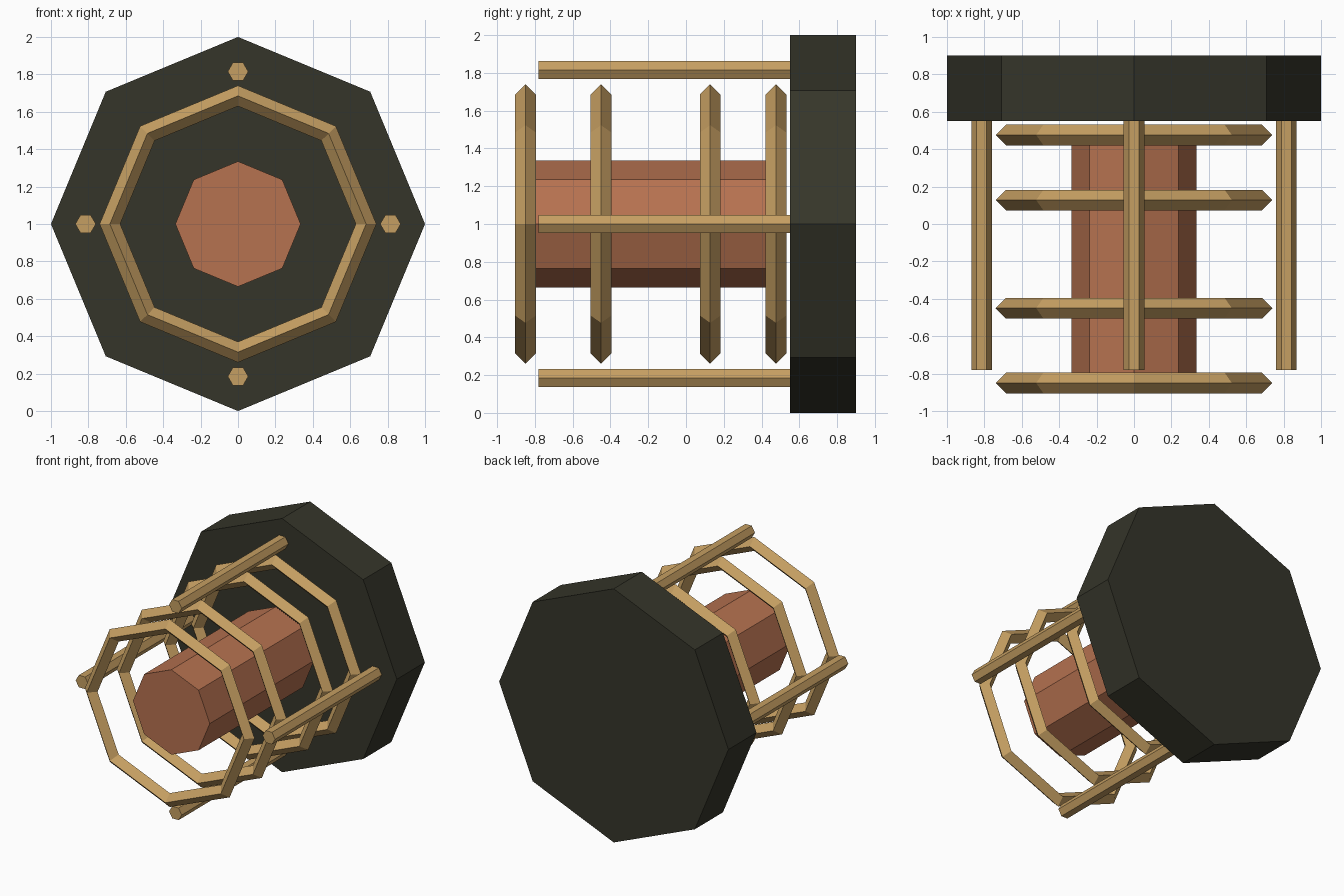
import bpy, bmesh, math

if "Cube" in bpy.data.objects:
    bpy.data.objects.remove(bpy.data.objects["Cube"])


def mat(name, col):
    m = bpy.data.materials.new(name)
    m.diffuse_color = (*col, 1)
    m.use_nodes = True
    m.node_tree.nodes["Principled BSDF"].inputs["Base Color"].default_value = m.diffuse_color
    return m


DARK = mat("dark olive", (0.036, 0.036, 0.023))
TAN = mat("tan brass", (0.56, 0.345, 0.122))
COPPER = mat("copper", (0.47, 0.168, 0.08))


def finish(name, bm, m):
    bmesh.ops.recalc_face_normals(bm, faces=bm.faces)
    me = bpy.data.meshes.new(name)
    bm.to_mesh(me)
    bm.free()
    me.materials.append(m)
    ob = bpy.data.objects.new(name, me)
    bpy.context.collection.objects.link(ob)
    return ob


def prism(name, x, z, r, n, y0, y1, m):
    """Regular n-sided prism along y, with a corner towards +x."""
    bm = bmesh.new()
    rings = []
    for y in (y0, y1):
        rings.append([bm.verts.new((x + r * math.cos(2 * math.pi * i / n), y,
                                    z + r * math.sin(2 * math.pi * i / n))) for i in range(n)])
    a, b = rings
    bm.faces.new(a)
    bm.faces.new(b[::-1])
    for i in range(n):
        j = (i + 1) % n
        bm.faces.new((a[i], b[i], b[j], a[j]))
    return finish(name, bm, m)


def hoop(name, y, major, minor, m, n=8, k=4):
    """Eight-sided hoop around the y axis with a diamond section."""
    bm = bmesh.new()
    grid = []
    for i in range(n):
        t = 2 * math.pi * i / n
        row = []
        for s in range(k):
            p = 2 * math.pi * s / k
            r = major + minor * math.cos(p)
            row.append(bm.verts.new((r * math.cos(t), y + minor * math.sin(p),
                                     1 + r * math.sin(t))))
        grid.append(row)
    for i in range(n):
        for s in range(k):
            a, b = grid[i], grid[(i + 1) % n]
            u = (s + 1) % k
            bm.faces.new((a[s], b[s], b[u], a[u]))
    return finish(name, bm, m)


# back plate and central core
prism("back_plate", 0, 1, 1.0, 8, 0.55, 0.90, DARK)
prism("core", 0, 1, 0.335, 8, -0.83, 0.47, COPPER)

# coil hoops
for i, y in enumerate((-0.85, -0.45, 0.128, 0.476)):
    hoop(f"hoop_{i + 1}", y, 0.685, 0.055, TAN)

# support rods at the four sides
for i in range(4):
    t = i * math.pi / 2
    prism(f"rod_{i + 1}", 0.815 * math.cos(t), 1 + 0.815 * math.sin(t),
          0.055, 6, -0.78, 0.57, TAN)
